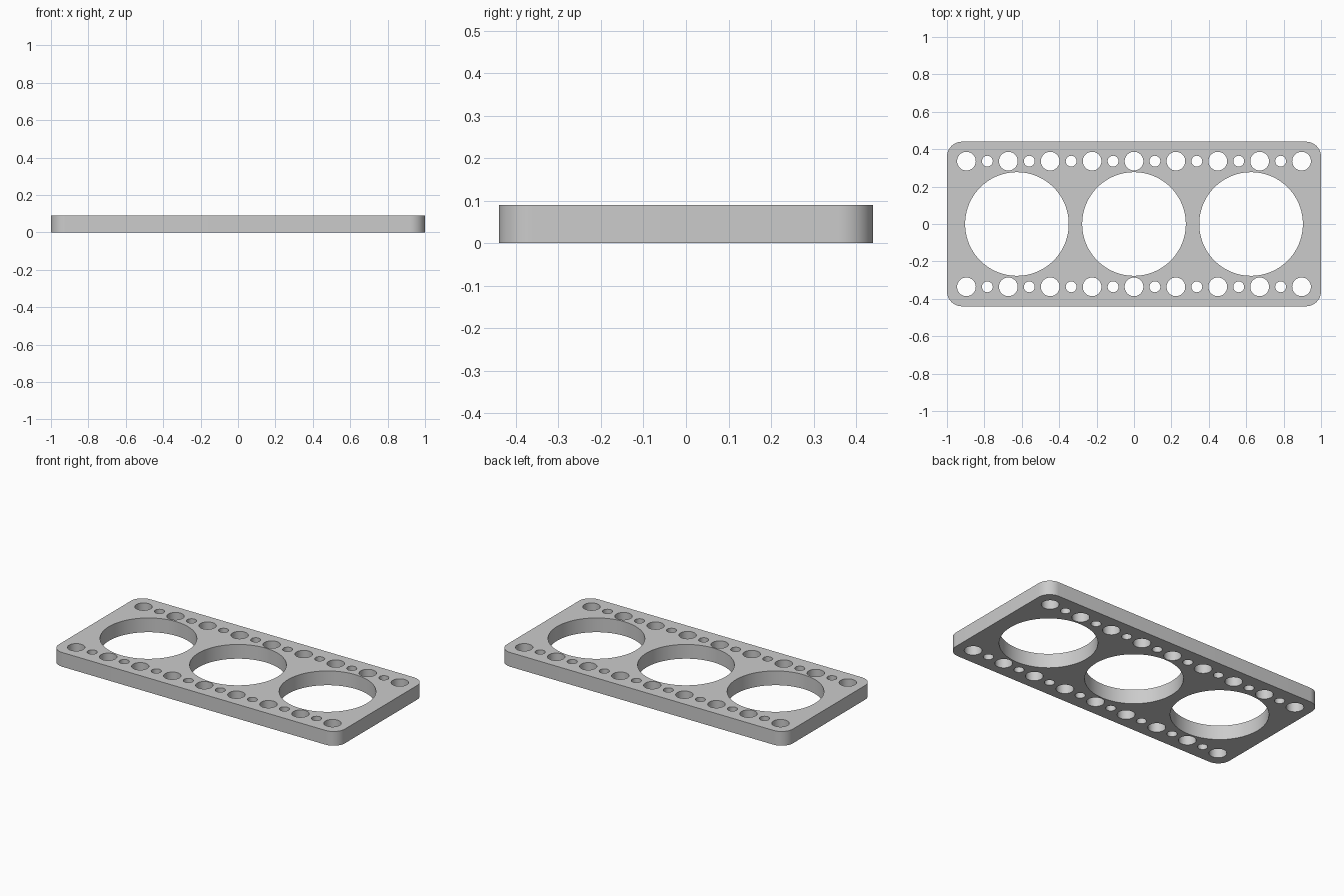
import bpy, bmesh, math

if "Cube" in bpy.data.objects:
    bpy.data.objects.remove(bpy.data.objects["Cube"])

HALF_X, HALF_Y, HEIGHT, CORNER = 1.0, 0.44, 0.09, 0.08


def arc(cx, cy, r, start, sweep, steps):
    return [(cx + r * math.cos(start + sweep * i / steps),
             cy + r * math.sin(start + sweep * i / steps)) for i in range(steps + 1)]


def add_loop(curve, points):
    spline = curve.splines.new('POLY')
    spline.points.add(len(points) - 1)
    for p, (x, y) in zip(spline.points, points):
        p.co = (x, y, 0, 1)
    spline.use_cyclic_u = True


def add_hole(curve, x, y, r, steps):
    add_loop(curve, arc(x, y, r, 0, math.tau, steps)[:-1])


curve = bpy.data.curves.new("plate_profile", 'CURVE')
curve.dimensions = '2D'
curve.fill_mode = 'BOTH'
curve.extrude = HEIGHT / 2

# Rounded outline
outline = []
for k, (sx, sy) in enumerate([(1, 1), (-1, 1), (-1, -1), (1, -1)]):
    outline += arc(sx * (HALF_X - CORNER), sy * (HALF_Y - CORNER),
                   CORNER, k * math.pi / 2, math.pi / 2, 12)
add_loop(curve, outline)

# Three large openings
for i in (-1, 0, 1):
    add_hole(curve, i * 0.626, 0, 0.277, 96)

# Rows of alternating large and small holes along both long edges
for y in (-0.336, 0.336):
    for i in range(-8, 9):
        add_hole(curve, i * 0.112, y, 0.029 if i % 2 else 0.05, 48)

# Turn the profile into a solid plate
profile = bpy.data.objects.new("plate_profile", curve)
bpy.context.collection.objects.link(profile)
bpy.context.view_layer.update()
mesh = bpy.data.meshes.new_from_object(
    profile.evaluated_get(bpy.context.evaluated_depsgraph_get()))
bpy.data.objects.remove(profile)

bm = bmesh.new()
bm.from_mesh(mesh)
bmesh.ops.remove_doubles(bm, verts=bm.verts, dist=0.0001)
bmesh.ops.translate(bm, verts=bm.verts, vec=(0, 0, HEIGHT / 2))
bmesh.ops.recalc_face_normals(bm, faces=bm.faces)
bm.to_mesh(mesh)
bm.free()
mesh.name = "perforated_plate"

plate = bpy.data.objects.new("perforated_plate", mesh)
bpy.context.collection.objects.link(plate)

# Single grey material
grey = bpy.data.materials.new("light_grey")
grey.use_nodes = True
colour = (0.6, 0.6, 0.6, 1)
grey.diffuse_color = colour
grey.node_tree.nodes["Principled BSDF"].inputs["Base Color"].default_value = colour
mesh.materials.clear()
mesh.materials.append(grey)

bpy.context.view_layer.objects.active = plate
plate.select_set(True)
bpy.ops.object.shade_smooth_by_angle(angle=math.radians(30))
